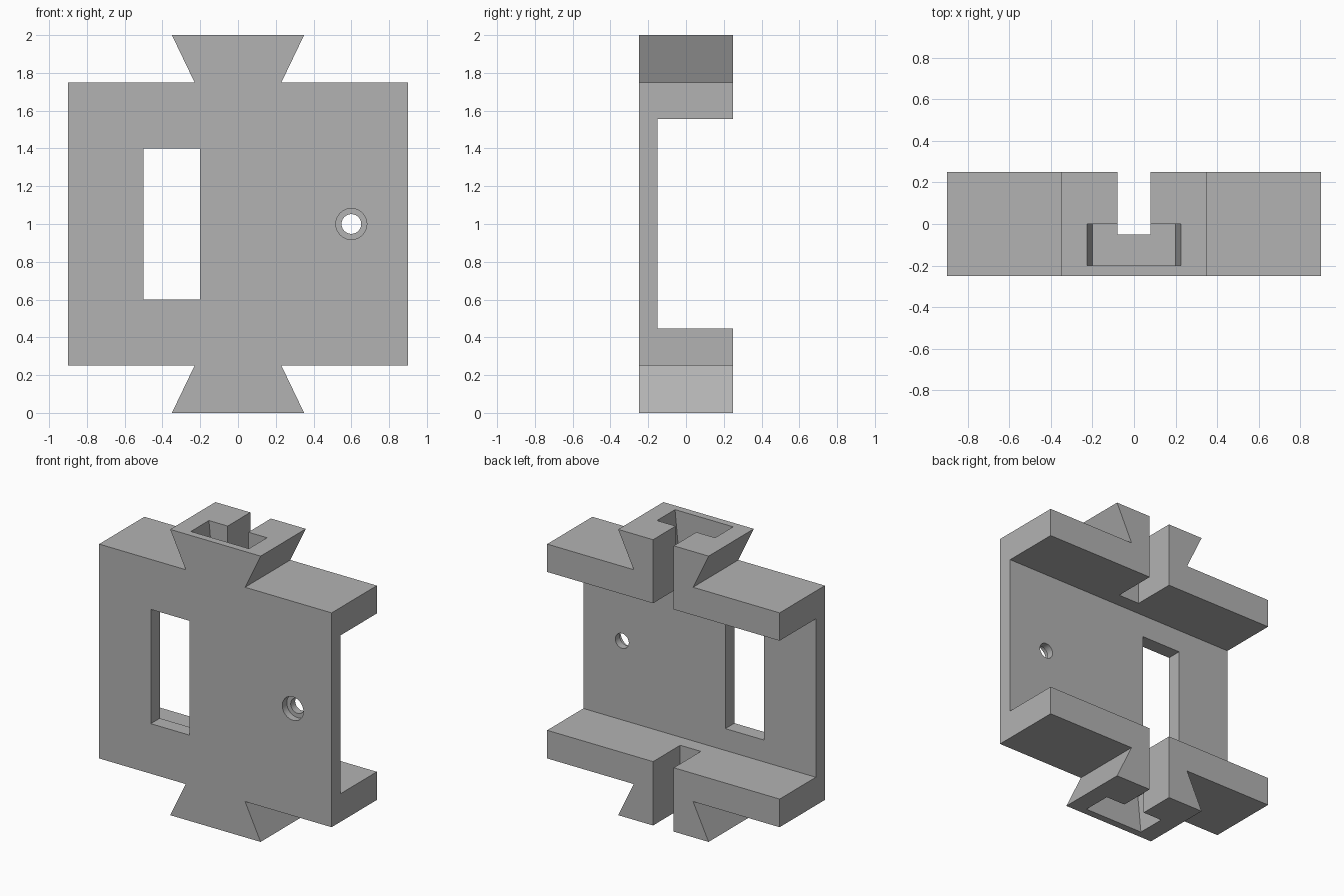
import bpy, bmesh, math
from mathutils import Matrix, Vector

cube = bpy.data.objects.get("Cube")
if cube:
    bpy.data.objects.remove(cube, do_unlink=True)

grey = bpy.data.materials.new("plain grey")
grey.use_nodes = True
colour = (0.45, 0.45, 0.45, 1)
grey.diffuse_color = colour
grey.node_tree.nodes["Principled BSDF"].inputs["Base Color"].default_value = colour


def prism(name, outline, y0, y1):
    """Extrude an x-z outline from y0 to y1."""
    bm = bmesh.new()
    face = bm.faces.new([bm.verts.new((x, y0, z)) for x, z in outline])
    ext = bmesh.ops.extrude_face_region(bm, geom=[face])["geom"]
    verts = [v for v in ext if isinstance(v, bmesh.types.BMVert)]
    bmesh.ops.translate(bm, verts=verts, vec=Vector((0, y1 - y0, 0)))
    bmesh.ops.recalc_face_normals(bm, faces=bm.faces)
    mesh = bpy.data.meshes.new(name)
    bm.to_mesh(mesh)
    bm.free()
    mesh.materials.append(grey)
    obj = bpy.data.objects.new(name, mesh)
    bpy.context.collection.objects.link(obj)
    return obj


def box(name, x0, x1, y0, y1, z0, z1):
    return prism(name, [(x0, z0), (x1, z0), (x1, z1), (x0, z1)], y0, y1)


def disc(name, x, z, radius, y0, y1, sides=48):
    angles = [2 * math.pi * i / sides for i in range(sides)]
    return prism(name, [(x + radius * math.cos(a), z + radius * math.sin(a))
                        for a in angles], y0, y1)


# Body outline with a dovetail above and below
quarter = [(0.9, 1.75), (0.23, 1.75), (0.35, 2)]
top = quarter + [(-x, z) for x, z in reversed(quarter)]
outline = top + [(x, 2 - z) for x, z in reversed(top)]
body = prism("bracket_body", outline, -0.25, 0.25)

# Recess between the rails, rear slot, window and stepped screw hole
cutters = [
    box("rear_recess_cutter", -1, 1, -0.15, 0.4, 0.447, 1.555),
    box("rear_slot_upper_cutter", -0.08, 0.08, -0.05, 0.4, 1.5, 2.1),
    box("rear_slot_lower_cutter", -0.08, 0.08, -0.05, 0.4, -0.1, 0.5),
    box("window_cutter", -0.5, -0.2, -0.4, 0, 0.6, 1.4),
    disc("screw_hole_cutter", 0.6, 1, 0.052, -0.4, 0),
    disc("screw_recess_cutter", 0.6, 1, 0.082, -0.4, -0.2),
]

# Tapered pockets in the dovetail ends
pocket = [(-0.2, 1.75), (0.2, 1.75), (0.227, 2.02), (-0.227, 2.02)]
cutters.append(prism("upper_pocket_cutter", pocket, -0.2, 0))
cutters.append(prism("lower_pocket_cutter", [(x, 2 - z) for x, z in pocket], -0.2, 0))

for cutter in cutters:
    mod = body.modifiers.new(cutter.name, "BOOLEAN")
    mod.operation = "DIFFERENCE"
    mod.solver = "EXACT"
    mod.object = cutter
    cutter.hide_render = True

# Bake the cuts and remove the cutters
graph = bpy.context.evaluated_depsgraph_get()
result = bpy.data.meshes.new_from_object(body.evaluated_get(graph))
body.modifiers.clear()
body.data = result
for cutter in cutters:
    bpy.data.objects.remove(cutter, do_unlink=True)
result.materials.clear()
result.materials.append(grey)
for poly in result.polygons:
    poly.material_index = 0

bpy.ops.object.select_all(action="DESELECT")
body.select_set(True)
bpy.context.view_layer.objects.active = body
bpy.ops.object.shade_smooth_by_angle(angle=math.radians(30))
